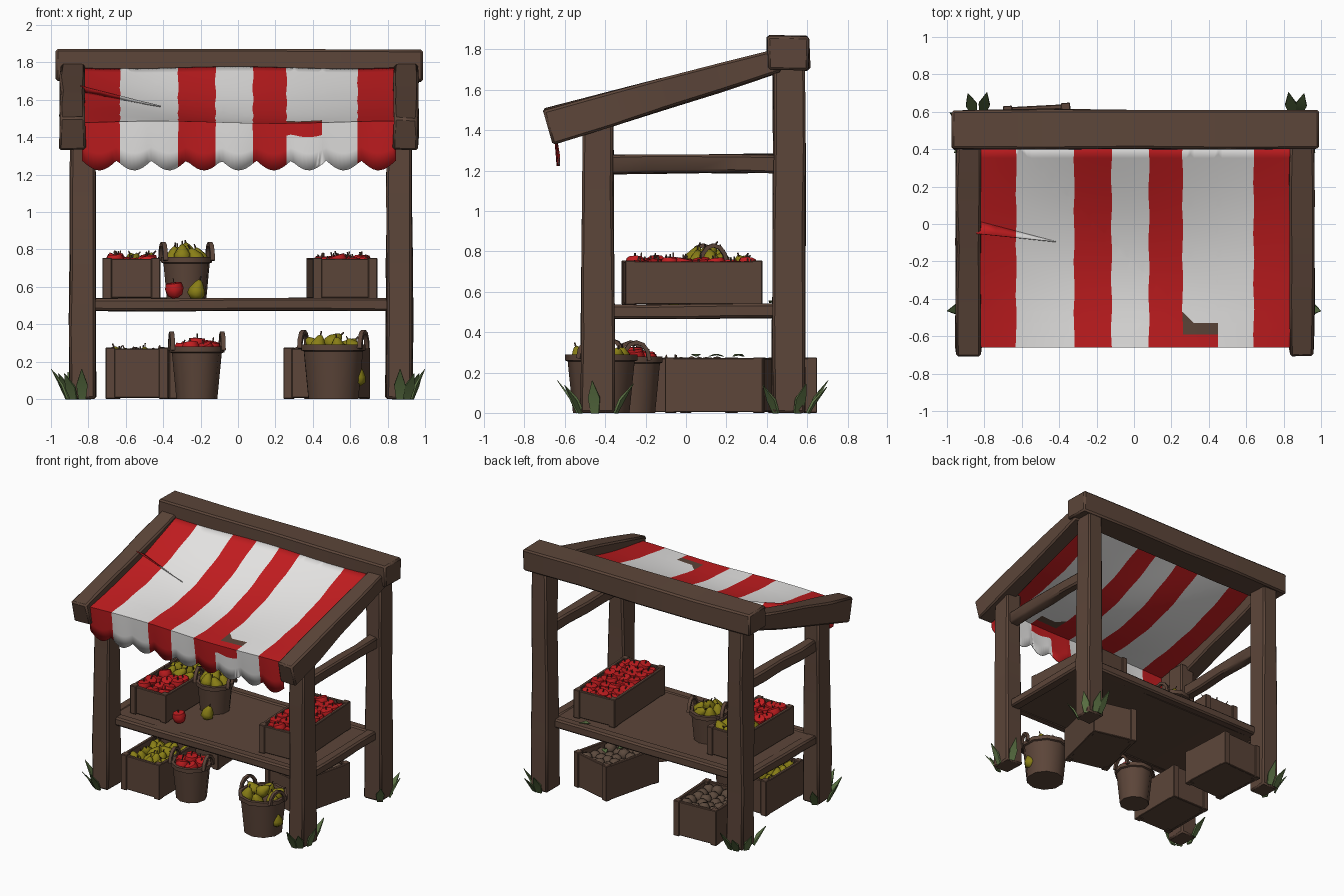
import bpy, bmesh, math, random
from mathutils import Vector, Matrix

if "Cube" in bpy.data.objects:
    bpy.data.objects.remove(bpy.data.objects["Cube"])

random.seed(4)
rnd = random.uniform


def mat(name, r, g, b):
    m = bpy.data.materials.new(name)
    m.diffuse_color = (r, g, b, 1)
    m.use_nodes = True
    m.node_tree.nodes["Principled BSDF"].inputs["Base Color"].default_value = m.diffuse_color
    return m


WOOD = mat("brown wood", 0.107, 0.060, 0.041)
RED = mat("red", 0.54, 0.012, 0.014)
WHITE = mat("white cloth", 0.82, 0.81, 0.80)
PEAR = mat("pear yellow", 0.25, 0.21, 0.008)
GREEN = mat("grass green", 0.11, 0.175, 0.06)
POTATO = mat("potato brown", 0.105, 0.067, 0.046)


def finish(name, bm, mats, angle=35, bevel=0, normals=True):
    if bevel:
        bmesh.ops.bevel(bm, geom=bm.edges[:], offset=bevel, segments=1, affect='EDGES')
    if normals:
        bmesh.ops.recalc_face_normals(bm, faces=bm.faces[:])
    me = bpy.data.meshes.new(name)
    bm.to_mesh(me)
    bm.free()
    for m in mats:
        me.materials.append(m)
    me.shade_smooth()
    me.set_sharp_from_angle(angle=math.radians(angle))
    ob = bpy.data.objects.new(name, me)
    bpy.context.collection.objects.link(ob)
    return ob


def skin(bm, rings, mi=0):
    n = len(rings[0])
    faces = [bm.faces.new((a[i], a[(i + 1) % n], b[(i + 1) % n], b[i]))
             for a, b in zip(rings, rings[1:]) for i in range(n)]
    faces += [bm.faces.new(rings[0][::-1]), bm.faces.new(rings[-1])]
    for f in faces:
        f.material_index = mi


def sweep(bm, pts, side, sizes, jit=0):
    # rectangular section carried along a path
    rings = []
    for i, p in enumerate(pts):
        d = (pts[min(i + 1, len(pts) - 1)] - pts[max(i - 1, 0)]).normalized()
        up = side.cross(d).normalized()
        w, h = sizes[i]
        rings.append([bm.verts.new(p + side * (u * w / 2 + rnd(-jit, jit)) + up * (v * h / 2 + rnd(-jit, jit)))
                      for u, v in ((-1, -1), (1, -1), (1, 1), (-1, 1))])
    skin(bm, rings)


def lathe(bm, prof, M, seg=8, mi=0):
    skin(bm, [[bm.verts.new(M @ Vector((r * math.cos(k * math.tau / seg), r * math.sin(k * math.tau / seg), z)))
               for k in range(seg)] for r, z in prof], mi)


def beam(name, a, b, s0, s1=None, jit=0.006, n=4):
    a, b, s1 = Vector(a), Vector(b), s1 or s0
    d = (b - a).normalized()
    side = Vector((1, 0, 0)) if abs(d.z) > 0.9 else d.cross(Vector((0, 0, 1))).normalized()
    bm = bmesh.new()
    ts = [i / n for i in range(n + 1)]
    sweep(bm, [a.lerp(b, t) for t in ts], side,
          [(s0[0] + (s1[0] - s0[0]) * t, s0[1] + (s1[1] - s0[1]) * t) for t in ts], jit)
    return finish(name, bm, [WOOD], 40, 0.012)


# Timber frame
PX = (-0.83, 0.862)
for x, rx, s in ((PX[0], -0.885, "left"), (PX[1], 0.897, "right")):
    beam(s + "_front_post", (x, -0.437, 0), (x, -0.435, 1.46), (0.145, 0.17), (0.13, 0.145))
    beam(s + "_back_post", (x, 0.51, 0), (x, 0.51, 1.75), (0.145, 0.165), (0.13, 0.155))
    beam(s + "_rafter", (rx, -0.685, 1.415), (rx, 0.46, 1.745), (0.135, 0.18), (0.13, 0.12))
    beam(s + "_brace", (x, -0.40, 1.23), (x, 0.47, 1.235), (0.08, 0.09))
    beam(s + "_shelf_rail", (x - 0.01, -0.40, 0.50), (x - 0.01, 0.47, 0.505), (0.08, 0.07), jit=0.003)
beam("top_rail", (-0.975, 0.507, 1.782), (0.99, 0.507, 1.782), (0.21, 0.17), jit=0.007)

# Shelf
for y, s in ((-0.385, "front"), (0.45, "back")):
    beam(s + "_shelf_rail", (-0.82, y, 0.505), (0.85, y, 0.505), (0.075, 0.068), jit=0.003)
beam("shelf_board", (-0.83, 0.03, 0.503), (0.85, 0.03, 0.503), (0.80, 0.056), jit=0.002)


# Striped, sagging awning with scalloped front edge
def roof_z(x, y):
    t = (0.42 - y) / 1.08
    return (1.782 - 0.302 * t - (0.042 + 0.045 * math.cos(x * 1.85)) * math.sin(math.pi * min(t, 1))
            + 0.006 * math.sin(5 * x + 4 * y))


stripes = [-0.835, -0.63, -0.32, -0.12, 0.08, 0.26, 0.64, 0.845]
xs, cols = [stripes[0]], []
for k, (a, b) in enumerate(zip(stripes, stripes[1:])):
    n = round((b - a) / 0.021)
    xs += [a + (b - a) * (i + 1) / n for i in range(n)]
    cols += [k % 2] * n
bm = bmesh.new()
rows = []
for j in range(17):
    y = 0.42 - 1.08 * j / 16
    rows.append([bm.verts.new((x + 0.003 * math.sin(23 * y + 9 * x), y, roof_z(x, y))) for x in xs])
for t in (0.3, 0.65, 1):
    row = []
    for x in xs:
        z0 = roof_z(x, -0.66)
        z1 = 1.275 - 0.053 * abs(math.sin(math.pi * 9 * (x - xs[0]) / (xs[-1] - xs[0])))
        row.append(bm.verts.new((x, -0.662 + 0.027 * t + 0.006 * math.sin(x * 14) * t, z0 + (z1 - z0) * t)))
    rows.append(row)
for r0, r1 in zip(rows, rows[1:]):
    for i, c in enumerate(cols):
        bm.faces.new((r0[i], r1[i], r1[i + 1], r0[i + 1])).material_index = c

# Brown patch near the front edge, with red cloth below it
for co, no in (((0.45, 0, 0), (1, 0, 0)), ((0.30, 0, 0), (1, 0, 0)), ((0, -0.47, 0), (0, 1, 0)),
               ((0, -0.53, 0), (0, 1, 0)), ((0, -0.59, 0), (0, 1, 0)), ((0.29, -0.50, 0), (1, 1, 0))):
    bmesh.ops.bisect_plane(bm, geom=bm.verts[:] + bm.edges[:] + bm.faces[:], plane_co=co,
                           plane_no=Vector(no).normalized())
for f in bm.faces:
    c = f.calc_center_median()
    if 0.262 < c.x < 0.45 and -0.59 < c.y < -0.47 and (c.y < -0.53 or c.x + c.y < -0.21):
        f.material_index = 2
    elif 0.26 < c.x < 0.45 and c.y < -0.59 and c.z > 1.40:
        f.material_index = 0
awning = finish("awning", bm, [RED, WHITE, WOOD], 50, normals=False)
awning.modifiers.new("thickness", 'SOLIDIFY').thickness = 0.005

# Lifted flap of a long tear
P1, P2, T = Vector((-0.85, 0.02, 0)), Vector((-0.85, -0.05, 0)), Vector((-0.41, -0.095, 0))
bm = bmesh.new()
strip = []
for t in (0.02, 0.25, 0.5, 0.75, 0.99):
    a, b = P1.lerp(T, t), P2.lerp(T, t)
    a.z, b.z = roof_z(a.x, a.y) + 0.004, roof_z(b.x, b.y) + 0.008 + 0.055 * (1 - t)
    strip.append((bm.verts.new(a), bm.verts.new(b)))
for i, (p, q) in enumerate(zip(strip, strip[1:])):
    bm.faces.new((p[0], p[1], q[1], q[0])).material_index = int(i > 1)
finish("awning_flap", bm, [RED, WHITE], normals=False).modifiers.new("thickness", 'SOLIDIFY').thickness = 0.004

# Fruit: colour, body profile, stem start, tilt range
APPLES = (RED, [(0.018, -0.045), (0.04, -0.03), (0.05, 0.005), (0.042, 0.035), (0.012, 0.037)], 0.03, 0.4)
PEARS = (PEAR, [(0.02, -0.05), (0.047, -0.025), (0.044, 0.005), (0.024, 0.04), (0.01, 0.058)], 0.05, 0.9)
SPUDS = (POTATO, [(0.015, -0.04), (0.042, -0.02), (0.045, 0.015), (0.02, 0.04)], None, 1.5)


def pile(name, kind, spots):
    m, prof, stem, tilt = kind
    bm = bmesh.new()
    for p in spots:
        M = Matrix.Translation(p) @ Matrix.Rotation(rnd(0, 6.3), 4, 'Z') @ Matrix.Rotation(rnd(-tilt, tilt), 4, 'X')
        lathe(bm, prof, M, 8)
        if stem:
            lathe(bm, [(0.005, stem), (0.004, stem + 0.03)], M, 4, 1)
    finish(name, bm, [m, WOOD], 60)


def crate(name, cx, cy, z, sx, sy, rot, kinds, h=0.22, lift=0):
    M = Matrix.Translation((cx, cy, z)) @ Matrix.Rotation(math.radians(rot), 4, 'Z')
    bm = bmesh.new()

    def box(c, s):
        bmesh.ops.create_cube(bm, size=1, matrix=M @ Matrix.Translation(c) @ Matrix.Diagonal((*s, 1)))
    box((0, 0, (h - 0.04 + lift) / 2), (sx - 0.03, sy - 0.03, h - 0.05 + lift))
    for s in (-1, 1):
        box((s * (sx / 2 - 0.0125), 0, h / 2), (0.025, sy - 0.02, h - 0.008))
        box((0, s * (sy / 2 - 0.02), h / 2), (sx - 0.03, 0.025, h - 0.012))
        for u in (-1, 1):
            box((s * (sx / 2 - 0.025), u * (sy / 2 - 0.025), h / 2), (0.05, 0.05, h))
    finish(name, bm, [WOOD], 30, 0.004)
    # contents in equal bays along the depth
    nx, ny = round((sx - 0.06) / 0.078), round((sy - 0.06) / 0.078)
    for k, kind in enumerate(kinds):
        spots = [M @ Vector(((i + 0.5) / nx * (sx - 0.06) - sx / 2 + 0.03 + rnd(-.01, .01),
                             (j + 0.5) / ny * (sy - 0.06) - sy / 2 + 0.03 + rnd(-.01, .01),
                             h - 0.035 + lift + rnd(-0.015, 0.015)))
                 for i in range(nx) for j in range(ny) if j * len(kinds) // ny == k]
        pile(f"{name}_contents_{k}", kind, spots)


crate("shelf_left_crate", -0.57, 0.02, 0.535, 0.31, 0.64, 0, (APPLES, PEARS))
crate("shelf_right_crate", 0.555, 0.03, 0.535, 0.345, 0.68, 3, (APPLES,))
crate("floor_front_crate", -0.54, -0.21, 0, 0.335, 0.46, 0, (PEARS,), 0.275, -0.03)
crate("floor_back_crate", -0.51, 0.42, 0, 0.36, 0.44, 3, (SPUDS,), 0.275, -0.02)
crate("floor_right_crate", 0.475, 0.18, 0, 0.355, 0.50, -14, (SPUDS,), 0.275, -0.02)


# Baskets with two arched handles
def basket(name, x, y, z, rb, rt, h, kind, rot=0, lift=0.0):
    M = Matrix.Translation((x, y, z)) @ Matrix.Rotation(rot, 4, 'Z')
    bm = bmesh.new()
    lathe(bm, [(rb, 0), (rt - 0.014, h - 0.035), (rt, h - 0.03), (rt, h), (rt - 0.025, h),
               (rt - 0.035, h - 0.045)], M, 10)
    side = (M.to_3x3() @ Vector((1, 0, 0))).normalized()
    for s in (-1, 1):
        arc = [M @ Vector((s * (rt - 0.012), 0.065 * math.cos(k * math.pi / 6),
                           h - 0.02 + 0.09 * math.sin(k * math.pi / 6))) for k in range(7)]
        sweep(bm, arc, side, [(0.024, 0.02)] * 7)
    finish(name, bm, [WOOD], 40)
    spots = [M @ Vector((0, 0, h + 0.01 + lift))]
    n, r = 6, rt - 0.07
    spots += [M @ Vector((r * math.cos(k * math.tau / n), r * math.sin(k * math.tau / n),
                          h - 0.015 + lift + rnd(-.01, .01))) for k in range(n)]
    pile(name + "_fruit", kind, spots)


basket("apple_basket", -0.22, -0.26, 0, 0.11, 0.148, 0.28, APPLES, 0.1)
basket("front_pear_basket", 0.51, -0.42, 0, 0.14, 0.180, 0.29, PEARS, -0.3, 0.005)
basket("shelf_pear_basket", -0.275, 0.11, 0.535, 0.108, 0.14, 0.225, PEARS, 0.2, 0.015)

# Loose fruit
pile("fallen_apple", APPLES, [Vector((-0.34, -0.24, 0.585))])
pile("fallen_pear", PEARS, [Vector((-0.22, -0.06, 0.58))])
pile("floor_pear", PEARS, [Vector((0.64, -0.44, 0.12))])

# Grass tufts round the posts: blade angles run from outward x to outward y
bm = bmesh.new()
for x, sx in ((PX[0], -1), (PX[1], 1)):
    rx = 0.17 if sx < 0 else 0.138
    for y, sy, blades in ((-0.437, -1, ((-62, 0.9), (8, 1), (55, 0.85), (88, 1))),
                          (0.51, 1, ((-40, 0.85), (25, 0.9), (70, 0.8), (105, 1)))):
        for ang, k in blades:
            a = math.radians(ang)
            d = Vector((sx * math.cos(a) * rx, sy * math.sin(a) * 0.2, 0))
            o = Vector((x, y, 0))
            pts = [o + d * 0.5, o + d * 0.68 + Vector((0, 0, 0.075 * k)), o + d + Vector((0, 0, 0.16 * k))]
            sweep(bm, pts, Vector((-d.y, d.x, 0)).normalized(), [(0.04, 0.012), (0.06, 0.012), (0.003, 0.003)])
finish("grass", bm, [GREEN])

# Loose leaves on the shelf and in the floor crate
bm = bmesh.new()
for x, y, z, a in ((0.57, 0.43, 0.545, 0.4), (0.45, 0.15, 0.28, 1.2), (0.52, 0.26, 0.28, 2.4), (0.42, 0.05, 0.28, 0)):
    d, o = Vector((math.cos(a), math.sin(a), 0)), Vector((x, y, z))
    sweep(bm, [o - d * 0.04, o + Vector((0, 0, 0.01)), o + d * 0.04], Vector((-d.y, d.x, 0)),
          [(0.004, 0.003), (0.045, 0.005), (0.004, 0.003)])
finish("loose_leaves", bm, [GREEN])
